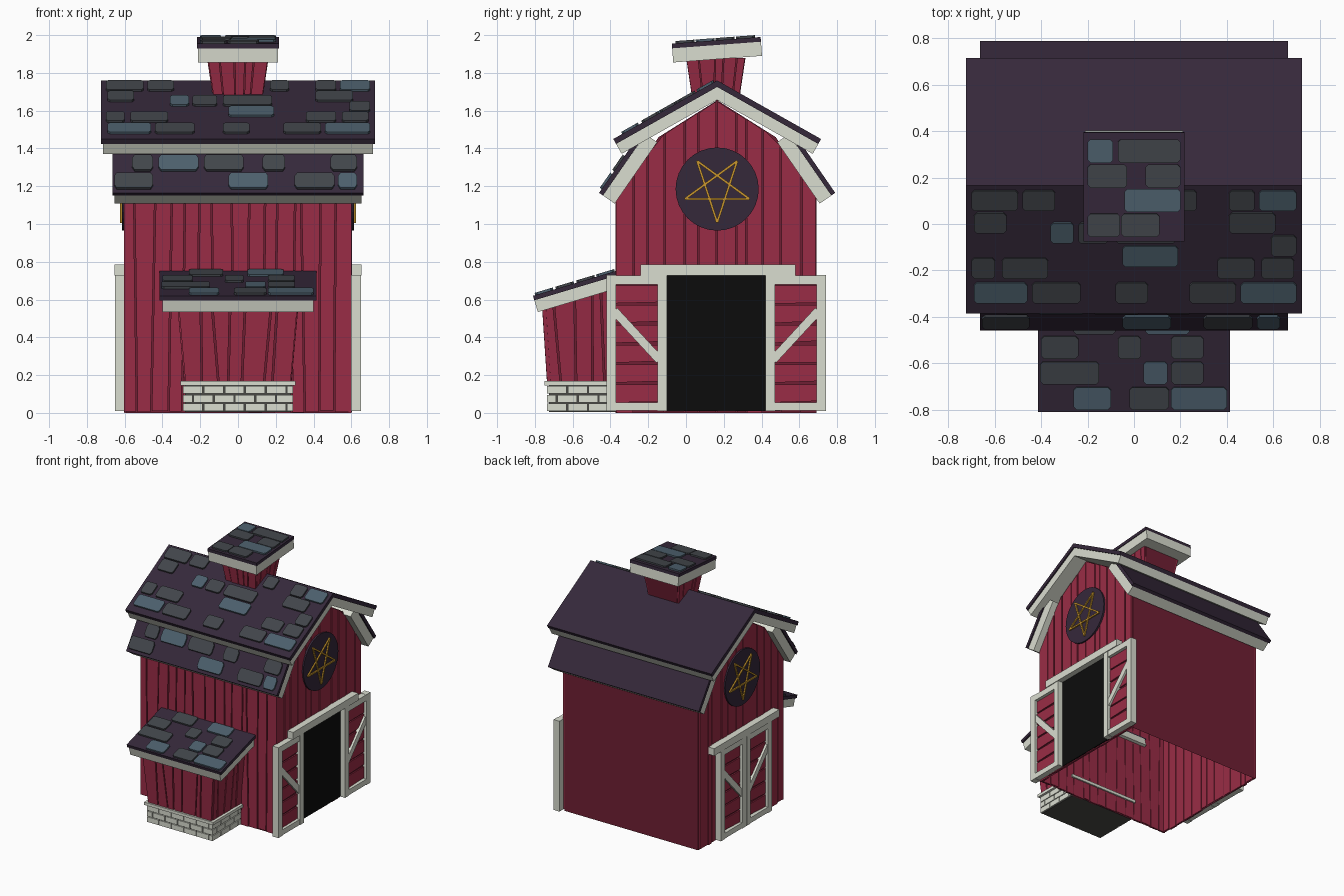
import bpy, bmesh, math, random
from mathutils import Vector

if "Cube" in bpy.data.objects:
    bpy.data.objects.remove(bpy.data.objects["Cube"])
random.seed(4)
CY = 0.165  # ridge line in y


def mat(name, hexcol):
    m = bpy.data.materials.new(name)
    c = [int(hexcol[i:i + 2], 16) / 255 for i in (0, 2, 4)]
    m.diffuse_color = [((v + .055) / 1.055) ** 2.4 for v in c] + [1]
    m.use_nodes = True
    m.node_tree.nodes["Principled BSDF"].inputs["Base Color"].default_value = m.diffuse_color
    return m


DARKRED, RED, WHITE = mat("dark_red", "701F33"), mat("red", "9A2C46"), mat("white", "DADDD0")
ROOF, GREY, BLUE = mat("roof", "35283A"), mat("shingle_grey", "41454A"), mat("shingle_blue", "4C5F6C")
BLACK, GOLD, MORTAR = mat("black", "0C0C0C"), mat("gold", "C8962E"), mat("mortar", "4A4A46")


# each solid is a pair of matching loops joined by sides and caps
def make(name, material, lofts, open_bottom=False):
    bm = bmesh.new()
    for a, b in lofts:
        va, vb = [bm.verts.new(p) for p in a], [bm.verts.new(p) for p in b]
        bm.faces.new(va)
        bm.faces.new(vb[::-1])
        for i in range(len(va)):
            j = (i + 1) % len(va)
            bm.faces.new((va[i], va[j], vb[j], vb[i]))
    bmesh.ops.recalc_face_normals(bm, faces=bm.faces)
    if open_bottom:
        low = [f for f in bm.faces if max(v.co.z for v in f.verts) < .001]
        bmesh.ops.delete(bm, geom=low, context='FACES')
    me = bpy.data.meshes.new(name)
    bm.to_mesh(me)
    bm.free()
    me.materials.append(material)
    ob = bpy.data.objects.new(name, me)
    bpy.context.collection.objects.link(ob)
    return ob


def prism(pts, x0, x1):
    return [(x0, y, z) for y, z in pts], [(x1, y, z) for y, z in pts]


def box(x0, x1, y0, y1, z0, z1):
    return prism([(y0, z0), (y1, z0), (y1, z1), (y0, z1)], x0, x1)


def flip(pts):
    return [(2 * CY - y, z) for y, z in pts]


def down(a, b, t):
    d = (Vector(b) - Vector(a)).normalized()
    return d.y * t, -d.x * t


def slab(a, b, t0, t1):
    (p, q), (r, s) = down(a, b, t0), down(a, b, t1)
    return [(a[0] + p, a[1] + q), (b[0] + p, b[1] + q), (b[0] + r, b[1] + s), (a[0] + r, a[1] + s)]


def chevron(a, peak, t0, t1):
    k = math.hypot(peak[0] - a[0], peak[1] - a[1]) / (peak[0] - a[0])
    q = slab(a, peak, t0, t1)
    top, bot = q[0], q[3]
    return [top, (CY, peak[1] - t0 * k), flip([top])[0], flip([bot])[0], (CY, peak[1] - t1 * k), bot]


# vertical boards on a wall, with a place(a, depth, z) mapping
def planks(name, lo, hi, n, bottom, top, place, tilt=0, thick=.015, gap=.004):
    w = (hi - lo) / n
    edge = [(lo, lo)] + [(lo + w * (i + random.uniform(-.25, .25)),) * 2 for i in range(1, n)] + [(hi, hi)]
    edge = [(b, t + (random.uniform(-tilt, tilt) if 0 < i < n else 0)) for i, (b, t) in enumerate(edge)]
    out = []
    for (b0, t0), (b1, t1) in zip(edge, edge[1:]):
        z0 = bottom + random.uniform(0, .012)
        d = thick * random.uniform(.7, 1)
        q = [(b0 + gap, z0), (b1 - gap, z0), (t1 - gap, top(t1)), (t0 + gap, top(t0))]
        out.append(([place(a, -.004, z) for a, z in q], [place(a, d, z) for a, z in q]))
    return make(name, RED, out)


# shingles: rows of (y, [(x0, x1, is_blue)...]) laid on the line a-b
def shingles(name, a, b, depth, rows):
    sets = {0: [], 1: []}
    n = down(a, b, -.012)
    for y, items in rows:
        for x0, x1, blue in items:
            c, y0, y1 = .012, y - depth / 2, y + depth / 2
            plan = [(x0 + c, y0), (x1 - c, y0), (x1, y0 + c), (x1, y1 - c),
                    (x1 - c, y1), (x0 + c, y1), (x0, y1 - c), (x0, y0 + c)]
            base = [(x, v, a[1] + (v - a[0]) * (b[1] - a[1]) / (b[0] - a[0])) for x, v in plan]
            sets[blue].append(([(x, v, z - .004) for x, v, z in base],
                               [(x, v + n[0], z + n[1]) for x, v, z in base]))
    make(name + "_grey", GREY, sets[0])
    make(name + "_blue", BLUE, sets[1])


# barn shell, open underneath
half = [(-.36, 0), (-.36, 1.14), (-.145, 1.46)]
make("barn_walls", DARKRED, [prism(half + [(CY, 1.655)] + flip(half)[::-1], -.59, .59)], True)


def gable_top(y):
    d = abs(y - CY)
    return 1.65 - d * .62 if d < .305 else 1.46 - (d - .305) * 1.45


planks("front_boards", -.605, .605, 15, 0, lambda a: 1.13, lambda a, d, z: (a, -.36 - d, z), .025)
for s, side in ((1, "right"), (-1, "left")):
    planks(side + "_gable_boards", -.37, .69, 12, 0, gable_top,
           lambda a, d, z: (s * (.59 + d), a, z), 0)

# gambrel roof
UA, UB = (-.385, 1.45), (CY, 1.76)
LA, LB = (-.46, 1.165), (-.27, 1.44)
make("upper_roof", ROOF, [prism(chevron(UA, UB, 0, .03), -.725, .725)])
make("upper_roof_trim", WHITE, [prism(chevron(UA, UB, .03, .09), -.715, .715)])
low, trim = slab(LA, LB, 0, .025), slab(LA, (-.235, 1.49), .025, .1)
make("lower_roof", ROOF, [prism(p, -.665, .665) for p in (low, flip(low))])
make("lower_roof_trim", WHITE, [prism(p, -.655, .655) for p in (trim, flip(trim))])
shingles("upper_shingles", UA, UB, .088, [
    (.105, [(-.7, -.5, 0), (-.48, -.34, 0), (.17, .27, 0), (.41, .52, 0), (.54, .7, 1)]),
    (.008, [(-.69, -.55, 0), (.41, .61, 0)]),
    (-.035, [(-.36, -.26, 1), (-.24, -.11, 0), (-.08, .18, 0)]),
    (-.09, [(.59, .7, 0)]), (-.135, [(-.05, .19, 1)]),
    (-.187, [(-.7, -.6, 0), (-.57, -.37, 0), (.36, .52, 0), (.55, .69, 0)]),
    (-.293, [(-.69, -.46, 1), (-.44, -.23, 0), (-.08, .06, 0), (.24, .44, 0), (.46, .7, 1)])])
shingles("lower_shingles", LA, LB, .055, [
    (-.352, [(-.56, -.45, 0), (-.42, -.21, 1), (-.18, .03, 0), (.13, .25, 0), (.49, .63, 0)]),
    (-.418, [(-.655, -.45, 0), (-.05, .16, 1), (.3, .51, 0), (.53, .63, 1)])])

# gable discs with stars, and doors
star = [Vector((CY + .18 * math.cos(t), 1.188 + .18 * math.sin(t)))
        for t in (math.radians(-90 + 72 * i) for i in range(5))]
disc = [(CY + .22 * math.cos(i * math.tau / 32), 1.185 + .22 * math.sin(i * math.tau / 32)) for i in range(32)]


def bar(p, q, w):
    p, q = Vector(p), Vector(q)
    d = (q - p).normalized() * w / 2
    n = Vector((-d.y, d.x))
    return [p + n, q + n, q - n, p - n]


for s, side, doors in ((1, "right", (-.42, .42)), (-1, "left", (-.157, .167))):
    make(side + "_gable_disc", ROOF, [prism(disc, s * .59, s * .615)])
    make(side + "_gable_star", GOLD, [prism(bar(star[i], star[(i + 2) % 5], .012), s * .61, s * .625)
                                      for i in range(5)])
    make(side + "_door_header", WHITE, [box(s * .595, s * .655, -.24, .58, .728, .785)])
    frame, slats, panel = [], [], []
    for k, y0 in enumerate(doors):
        y1 = y0 + .32
        frame += [box(s * .598, s * .65, y0, y0 + .05, .01, .73), box(s * .598, s * .65, y1 - .05, y1, .01, .73),
                  box(s * .598, s * .648, y0, y1, .68, .728), box(s * .598, s * .648, y0, y1, .012, .055)]
        brace = ((y0 + .04, .54), (y1 - .04, .28))
        if k:
            brace = ((y0 + .04, .28), (y1 - .04, .54))
        frame.append(prism(bar(*brace, .045), s * .6, s * .645))
        panel.append(box(s * .6, s * .618, y0 + .02, y1 - .02, .03, .7))
        for i in range(6):
            z = .055 + i * .105
            slats.append(prism([(y0 + .04, z), (y1 - .04, z + random.uniform(0, .012)),
                                (y1 - .04, z + .095), (y0 + .04, z + .095)], s * .61, s * .628))
    make(side + "_door_frames", WHITE, frame)
    make(side + "_door_panels", DARKRED, panel)
    make(side + "_door_slats", RED, slats)
make("doorway", BLACK, [box(.598, .61, -.11, .43, .01, .73)])

# front lean-to, flaring upward
AA, AB = (-.81, .62), (-.36, .755)
fx = lambda z: .27 + (z - .16) * .09
fy = lambda z: -.722 - (z - .16) * .065
make("lean_to_walls", DARKRED, [(
    [(-fx(.15), -.36, .15), (-fx(.15), fy(.15), .15), (fx(.15), fy(.15), .15), (fx(.15), -.36, .15)],
    [(-fx(.66), -.36, .66), (-fx(.56), fy(.56), .56), (fx(.56), fy(.56), .56), (fx(.66), -.36, .66)])])
planks("lean_to_front_boards", -1, 1, 7, .15, lambda a: .55,
       lambda a, d, z: (a * (fx(z) + .012), fy(z) - d, z), .08, gap=.015)
for s, side in ((1, "right"), (-1, "left")):
    planks("lean_to_" + side + "_boards", 0, 1, 5, .15, lambda a: .55 + a * .11,
           lambda a, d, z: (s * (fx(z) + d), fy(z) + a * (-.36 - fy(z)), z), .04, gap=.012)
make("lean_to_roof", ROOF, [prism(slab(AA, AB, 0, .025), -.415, .415)])
make("lean_to_roof_trim", WHITE, [prism(slab(AA, AB, .025, .09), -.4, .4)])
shingles("lean_to_shingles", AA, AB, .096, [
    (-.425, [(-.26, -.08, 0), (.05, .24, 1)]),
    (-.53, [(-.4, -.24, 0), (-.07, .03, 0), (.16, .3, 0)]),
    (-.64, [(-.405, -.15, 0), (.04, .145, 1), (.16, .3, 0)]),
    (-.75, [(-.26, -.1, 1), (-.02, .15, 0), (.16, .4, 1)])])

# brick footing
make("footing_core", MORTAR, [box(-.28, .28, -.725, -.36, .005, .15)])
make("footing_cap", WHITE, [box(-.305, .305, -.748, -.345, .145, .168)])
bricks = []
for r in range(3):
    z0, z1 = .01 + r * .046, .05 + r * .046
    for lo, hi, spot in ((-.29, .29, 0), (-.735, -.37, 1), (-.735, -.37, -1)):
        a = lo
        step = .055 if r % 2 else .11
        while a < hi - .02:
            b = min(a + step, hi)
            if spot:
                bricks.append(box(spot * .265, spot * .29, a, b - .007, z0, z1))
            else:
                bricks.append(box(a, b - .007 * (b < hi), -.735, -.71, z0, z1))
            a, step = b, .11
make("footing_bricks", WHITE, bricks)

# roof cupola
CA, CB = (-.075, 1.955), (.395, 1.99)
cx = lambda z: .12 + (z - 1.68) * .15
loop = lambda z: [(-cx(z), CY - cx(z), z), (cx(z), CY - cx(z), z), (cx(z), CY + cx(z), z), (-cx(z), CY + cx(z), z)]
make("cupola_walls", DARKRED, [(loop(1.65), loop(1.88))])
planks("cupola_front_boards", -1, 1, 5, 1.65, lambda a: 1.87,
       lambda a, d, z: (a * (cx(z) + .012), CY - cx(z) - d, z), .05, gap=.02)
for s, side in ((1, "right"), (-1, "left")):
    planks("cupola_" + side + "_boards", -1, 1, 5, 1.65, lambda a: 1.88,
           lambda a, d, z: (s * (cx(z) + d), CY + a * cx(z), z), .05, gap=.02)
make("cupola_roof", ROOF, [prism(slab(CA, CB, 0, .025), -.217, .217)])
make("cupola_roof_trim", WHITE, [prism(slab(CA, CB, .025, .1), -.212, .212)])
shingles("cupola_shingles", CA, CB, .1, [
    (.315, [(-.2, -.09, 1), (-.07, .2, 0)]), (.207, [(-.2, -.03, 0), (.05, .2, 0)]),
    (.102, [(-.04, .2, 1)]), (-.005, [(-.2, -.06, 0), (-.055, .11, 0)])])
